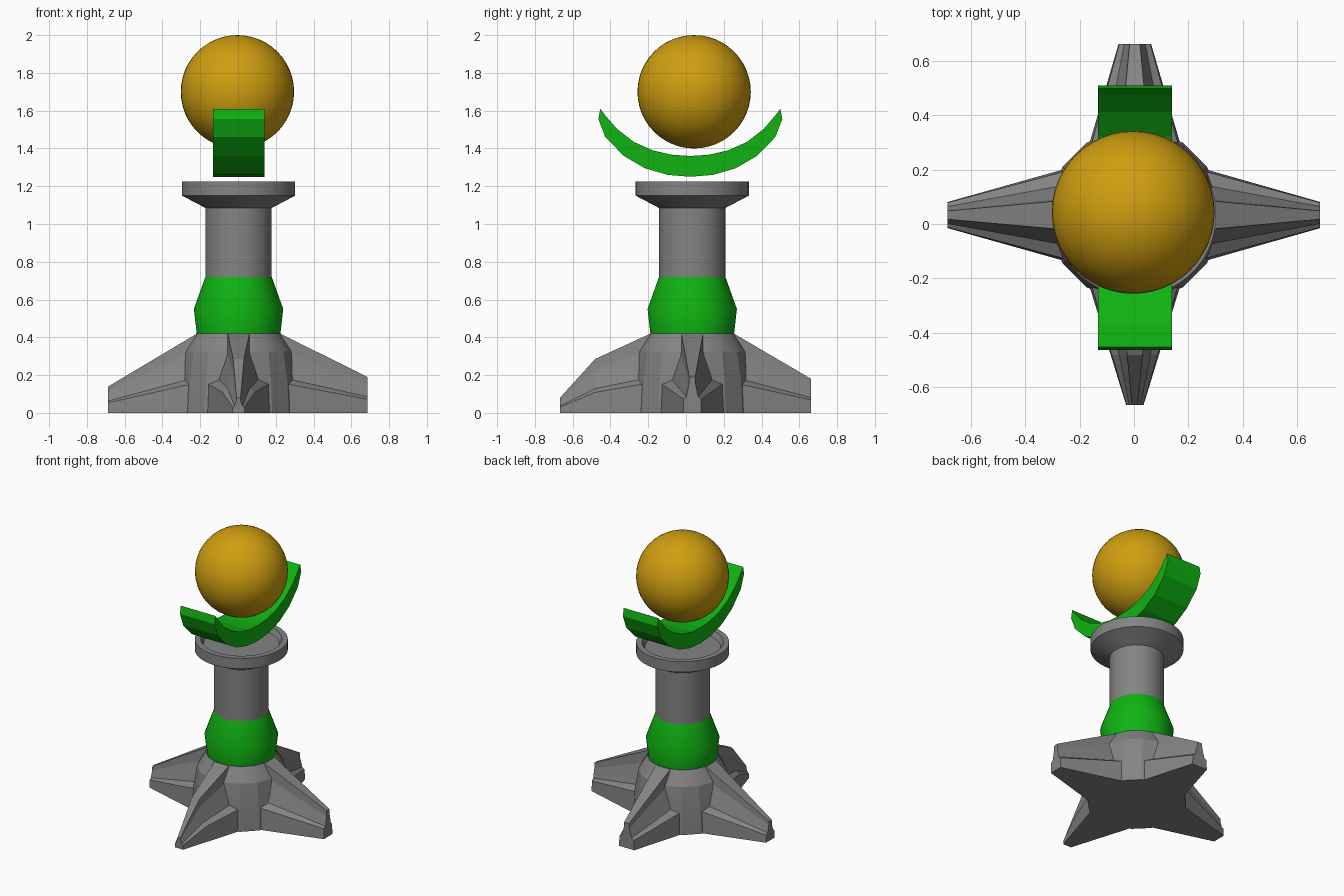
import bpy, bmesh, math
from mathutils import Matrix, Vector

cube = bpy.data.objects.get("Cube")
if cube:
    bpy.data.objects.remove(cube, do_unlink=True)

CENTRE = Vector((0.003, 0.033, 0))


def material(name, rgb):
    m = bpy.data.materials.new(name)
    m.use_nodes = True
    m.diffuse_color = (*rgb, 1)
    m.node_tree.nodes["Principled BSDF"].inputs["Base Color"].default_value = (*rgb, 1)
    return m


grey = material("stone grey", (0.23, 0.23, 0.23))
green = material("bright green", (0.005, 0.45, 0.006))
gold = material("gold", (0.62, 0.34, 0.005))


def finish(name, bm, mat, angle=None):
    """Turn a bmesh into a named, coloured object; smooth below the angle."""
    bmesh.ops.recalc_face_normals(bm, faces=bm.faces)
    mesh = bpy.data.meshes.new(name)
    bm.to_mesh(mesh)
    bm.free()
    mesh.materials.append(mat)
    ob = bpy.data.objects.new(name, mesh)
    bpy.context.collection.objects.link(ob)
    if angle:
        bpy.ops.object.select_all(action='DESELECT')
        ob.select_set(True)
        bpy.context.view_layer.objects.active = ob
        bpy.ops.object.shade_smooth_by_angle(angle=math.radians(angle))
    return ob


def loft(bm, rings):
    """Bridge equal-sized closed rings of points and cap both ends."""
    loops = [[bm.verts.new(p) for p in ring] for ring in rings]
    n = len(loops[0])
    for a, b in zip(loops, loops[1:]):
        for i in range(n):
            j = (i + 1) % n
            bm.faces.new((a[i], a[j], b[j], b[i]))
    bm.faces.new(loops[0])
    bm.faces.new(loops[-1])


def turned(name, profile, mat, sides=48, angle=30):
    """Solid of revolution from (radius, height) points."""
    bm = bmesh.new()
    turns = [math.tau * (i + 0.5) / sides for i in range(sides)]
    loft(bm, [[CENTRE + Vector((r * math.cos(t), r * math.sin(t), z)) for t in turns]
              for r, z in profile])
    return finish(name, bm, mat, angle)


# Faceted hub, collar and column with a dished cap
turned("base_hub", [(0.32, 0), (0.31, 0.17), (0.285, 0.325), (0.228, 0.42)], grey, 16, 20)
turned("collar", [(0.222, 0.42), (0.237, 0.55), (0.176, 0.72)], green)
turned("column", [(0.176, 0.72), (0.176, 1.085), (0.3, 1.15), (0.3, 1.225),
                  (0.262, 1.225), (0.245, 1.19), (0.05, 1.19)], grey)


def leg_section(d, half):
    """Mirror half a cross-section of (width, height) points at distance d."""
    pts = half + [(-w, z) for w, z in reversed(half)]
    return [Vector((d, w, z)) for w, z in pts]


def tapered(w, h):
    return [(w, 0), (w * 0.95, h * 0.38), (w * 0.65, h * 0.45),
            (w * 0.36, h * 0.8), (w * 0.32, h)]


def leg(name, turn, reach, width, height, knee=None):
    bm = bmesh.new()
    stations = [(0.22, 0.18, 0.42)]
    if knee:
        d, h = knee
        f = (d - 0.22) / (reach - 0.22)
        stations.append((d, 0.18 + (width - 0.18) * f, h))
    stations.append((reach, width, height))
    loft(bm, [leg_section(d, tapered(w, h)) for d, w, h in stations])
    bm.transform(Matrix.Translation(CENTRE) @ Matrix.Rotation(math.radians(turn), 4, 'Z'))
    return finish(name, bm, grey)


# Four ridged feet
leg("left_leg", 0, 0.683, 0.048, 0.19)
leg("right_leg", 180, 0.69, 0.048, 0.14)
leg("back_leg", 90, 0.63, 0.06, 0.18)
leg("front_leg", -90, 0.7, 0.032, 0.08, knee=(0.515, 0.285))

# Curved cradle: crescent profile extruded sideways
outer = [(0.477, 1.61), (0.487, 1.555), (0.45, 1.46), (0.352, 1.36),
         (0.24, 1.295), (0.12, 1.26), (0, 1.25)]
inner = [(0, 1.36), (0.1, 1.367), (0.2, 1.39), (0.3, 1.435), (0.39, 1.505), (0.45, 1.575)]
half = outer + inner
outline = half + [(-y, z) for y, z in reversed(half) if y > 0]
# Order the mirrored halves into one loop: outer sweep, then inner sweep
outline = (outer + [(-y, z) for y, z in reversed(outer[:-1])]
           + [(-y, z) for y, z in reversed(inner[1:])] + inner)
bm = bmesh.new()
loft(bm, [[Vector((x, 0.023 + y, z)) for y, z in outline] for x in (-0.132, 0.14)])
finish("cradle", bm, green)

# Ball floating above the cradle
bm = bmesh.new()
bmesh.ops.create_uvsphere(bm, u_segments=48, v_segments=24, radius=0.3,
                          matrix=Matrix.Translation((-0.003, 0.043, 1.7)))
finish("ball", bm, gold, 60)
